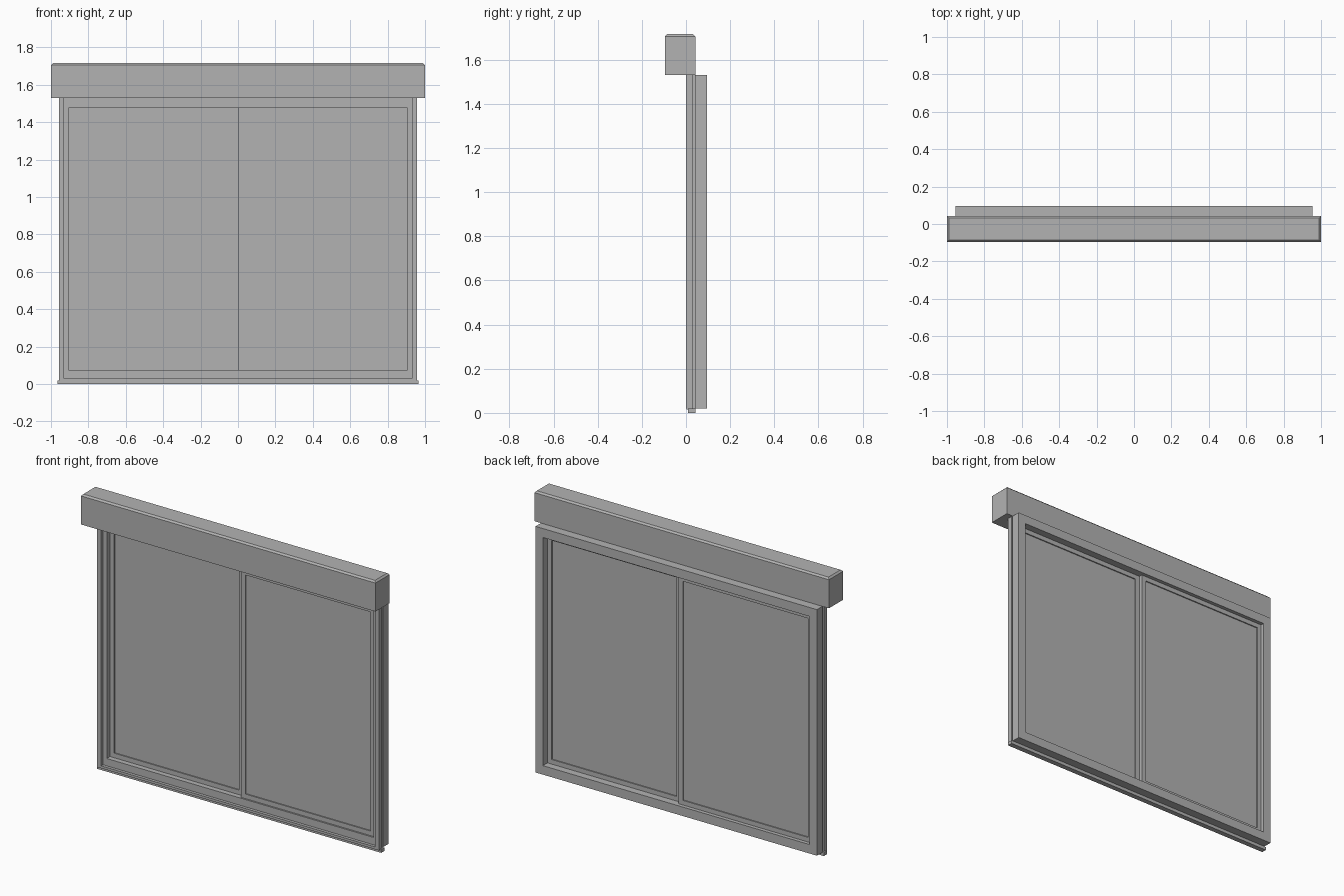
import bpy
import bmesh

cube = bpy.data.objects.get("Cube")
if cube:
    bpy.data.objects.remove(cube, do_unlink=True)

GREY = (0.45, 0.45, 0.45, 1)
grey = bpy.data.materials.new("plain grey")
grey.use_nodes = True
grey.diffuse_color = GREY
grey.node_tree.nodes["Principled BSDF"].inputs["Base Color"].default_value = GREY


def finish(name, bm):
    bmesh.ops.recalc_face_normals(bm, faces=bm.faces)
    mesh = bpy.data.meshes.new(name)
    bm.to_mesh(mesh)
    bm.free()
    mesh.materials.append(grey)
    obj = bpy.data.objects.new(name, mesh)
    bpy.context.collection.objects.link(obj)
    return obj


def box(name, x, y, z, top_bevel=0):
    """Box between pairs of limits, optionally chamfered round its top."""
    bm = bmesh.new()
    bmesh.ops.create_cube(bm, size=1)
    for v in bm.verts:
        v.co = [lim[0] if c < 0 else lim[1] for c, lim in zip(v.co, (x, y, z))]
    if top_bevel:
        edges = [e for e in bm.edges if all(v.co.z == max(z) or abs(v.co.z - z[1]) < 1e-5 for v in e.verts)]
        bmesh.ops.bevel(bm, geom=edges, offset=top_bevel, segments=1, affect='EDGES')
    return finish(name, bm)


def ring(name, x, y, z, width):
    """Rectangular frame with a hole, width given per side or as one value."""
    left, right, bottom, top = width if isinstance(width, tuple) else (width,) * 4
    outer = [(x[0], z[0]), (x[1], z[0]), (x[1], z[1]), (x[0], z[1])]
    inner = [(x[0] + left, z[0] + bottom), (x[1] - right, z[0] + bottom),
             (x[1] - right, z[1] - top), (x[0] + left, z[1] - top)]
    bm = bmesh.new()
    loops = [[bm.verts.new((px, d, pz)) for px, pz in pts]
             for d, pts in ((y[0], outer), (y[0], inner), (y[1], inner), (y[1], outer))]
    for a, b in zip(loops, loops[1:] + loops[:1]):
        for i in range(4):
            j = (i + 1) % 4
            bm.faces.new((a[i], a[j], b[j], b[i]))
    return finish(name, bm)


# Shutter housing across the top
box("shutter_box", (-1, 1), (-0.095, 0.042), (1.53, 1.715), 0.01)

# Main fixed frame, with a narrow neck behind the guide rails
ring("window_frame", (-0.955, 0.955), (0.04, 0.095), (0.02, 1.53), (0.05, 0.05, 0.055, 0.055))
ring("frame_front", (-0.945, 0.945), (0.02, 0.04), (0.02, 1.53), (0.04, 0.04, 0.055, 0.055))

# Guide rails beside the frame and the sill lip below it
for side, s in (("left", 1), ("right", -1)):
    box("guide_rail_" + side, sorted((s * 0.93, s * 0.957)), (0, 0.03), (0.02, 1.53))
box("sill_rim", (-0.957, 0.957), (0.002, 0.03), (0.015, 0.03))
box("sill_lip", (-0.965, 0.965), (0.01, 0.042), (0, 0.02))

# Two sliding sashes on separate tracks, meeting in the middle
for side, x, y in (("left", (0, 0.907), (0.03, 0.05)),
                   ("right", (-0.907, 0), (0.052, 0.072))):
    ring("sash_" + side, x, y, (0.073, 1.477), 0.03)
    box("glass_" + side, (x[0] + 0.028, x[1] - 0.028),
        (y[0] + 0.007, y[1] - 0.007), (0.1, 1.45))
